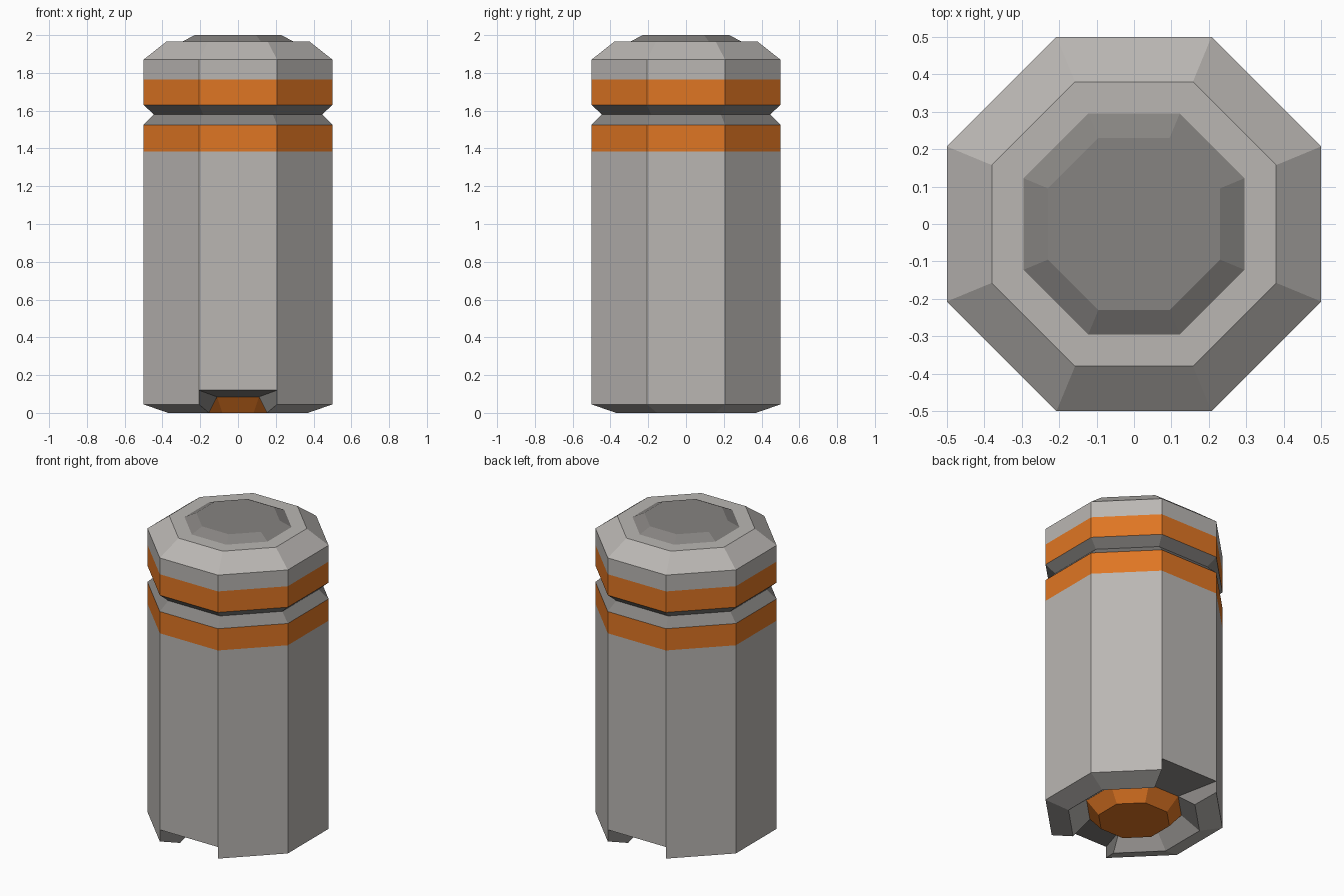
import bpy
import bmesh
from math import cos, sin, radians

if "Cube" in bpy.data.objects:
    bpy.data.objects.remove(bpy.data.objects["Cube"], do_unlink=True)

SIDES = 8
NOTCHED = (2, 6)          # back and front sectors
EVERY = range(SIDES)


def make_material(name, rgb):
    mat = bpy.data.materials.new(name)
    mat.use_nodes = True
    mat.diffuse_color = (*rgb, 1)
    mat.node_tree.nodes["Principled BSDF"].inputs["Base Color"].default_value = (*rgb, 1)
    return mat


MATERIALS = [
    make_material("light grey", (0.49, 0.47, 0.45)),
    make_material("dark grey", (0.24, 0.23, 0.22)),
    make_material("orange", (0.74, 0.18, 0.017)),
]
LIGHT, DARK, ORANGE = range(3)


def corner(point, k):
    """Corner k of the octagon with the given apothem and height."""
    apothem, z = point
    radius = apothem / cos(radians(22.5))
    angle = radians(45 * (k % SIDES) - 22.5)
    return radius * cos(angle), radius * sin(angle), z


def add_face(bm, coords, colour):
    face = bm.faces.new([bm.verts.new(c) for c in coords])
    face.material_index = colour


def add_band(bm, upper, lower, colour, sectors=EVERY):
    for k in sectors:
        add_face(bm, [corner(upper, k), corner(lower, k),
                      corner(lower, k + 1), corner(upper, k + 1)], colour)


def finish(bm, name):
    bmesh.ops.remove_doubles(bm, verts=bm.verts[:], dist=0.0005)
    mesh = bpy.data.meshes.new(name)
    bm.to_mesh(mesh)
    bm.free()
    for mat in MATERIALS:
        mesh.materials.append(mat)
    bpy.context.collection.objects.link(bpy.data.objects.new(name, mesh))


# Canister body: shoulder, two painted stripes, groove and long wall
body = bmesh.new()
profile = [(0.295, 1.965), (0.38, 1.965), (0.5, 1.87), (0.5, 1.765), (0.5, 1.63),
           (0.445, 1.58), (0.5, 1.525), (0.5, 1.385), (0.5, 0.12)]
colours = [LIGHT, LIGHT, LIGHT, ORANGE, DARK, DARK, ORANGE, LIGHT]
for upper, lower, colour in zip(profile, profile[1:], colours):
    add_band(body, upper, lower, colour)

# Base rim, interrupted by a notch at front and back
rim = [(0.5, 0.12), (0.5, 0.045), (0.37, 0.0), (0.268, 0.085)]
feet = [k for k in EVERY if k not in NOTCHED]
for upper, lower in zip(rim, rim[1:]):
    add_band(body, upper, lower, LIGHT, feet)
add_band(body, rim[0], rim[-1], DARK, NOTCHED)
for k in NOTCHED:
    add_face(body, [corner(p, k) for p in rim], DARK)
    add_face(body, [corner(p, k + 1) for p in reversed(rim)], DARK)
finish(body, "canister_body")

# Raised panel on the top
panel = bmesh.new()
add_band(panel, (0.23, 2.0), (0.295, 1.965), DARK)
add_face(panel, [corner((0.23, 2.0), k) for k in EVERY], DARK)
finish(panel, "top_panel")

# Tapered plug under the base
plug = bmesh.new()
add_band(plug, (0.268, 0.085), (0.2, 0.0), ORANGE)
add_face(plug, [corner((0.2, 0.0), k) for k in reversed(EVERY)], ORANGE)
finish(plug, "base_plug")
